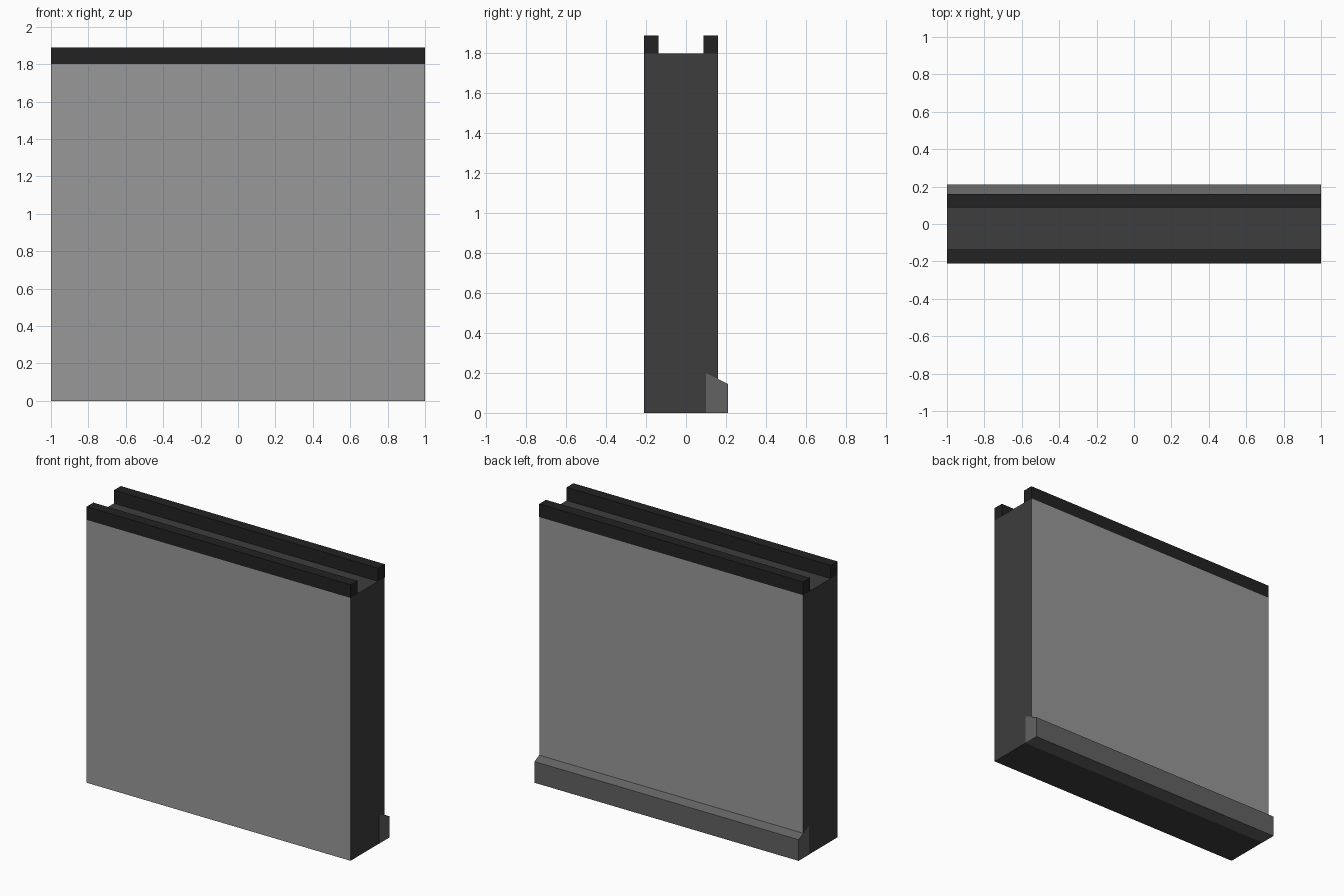
import bpy

if "Cube" in bpy.data.objects:
    bpy.data.objects.remove(bpy.data.objects["Cube"])


def material(name, value):
    m = bpy.data.materials.new(name)
    m.diffuse_color = (value, value, value, 1)
    m.use_nodes = True
    m.node_tree.nodes["Principled BSDF"].inputs["Base Color"].default_value = m.diffuse_color
    return m


PANEL = material("panel_grey", 0.314)
CORE = material("core_grey", 0.047)
RAIL = material("rail_grey", 0.016)
TRIM = material("trim_grey", 0.122)


def extrude(name, profile, half_length, mats):
    """Extrude a closed (y, z) profile along x."""
    n = len(profile)
    verts = [(x, y, z) for x in (-half_length, half_length) for y, z in profile]
    faces = [tuple(reversed(range(n))), tuple(range(n, 2 * n))]
    faces += [(i, (i + 1) % n, n + (i + 1) % n, n + i) for i in range(n)]
    mesh = bpy.data.meshes.new(name)
    mesh.from_pydata(verts, [], faces)
    for m in mats:
        mesh.materials.append(m)
    obj = bpy.data.objects.new(name, mesh)
    bpy.context.collection.objects.link(obj)
    return obj


def rect(y0, y1, z0, z1):
    return [(y0, z0), (y1, z0), (y1, z1), (y0, z1)]


# Wall slab: dark core, lighter front and back faces
# (a hair short so its ends sit just behind the skirting ends)
wall = extrude("wall", rect(-0.21, 0.16, 0.0005, 1.80), 0.9995, [CORE, PANEL])
for face in wall.data.polygons:
    if abs(face.normal.y) > 0.9:
        face.material_index = 1

# Two rails along the top edges
for name, y0, y1 in (("front_top_rail", -0.21, -0.137),
                     ("back_top_rail", 0.087, 0.16)):
    extrude(name, rect(y0, y1, 1.80, 1.89), 1.0, [RAIL])

# Skirting board with sloped top along the back
extrude("skirting_board",
        [(0.10, 0), (0.21, 0), (0.21, 0.145), (0.10, 0.20)], 1.0, [TRIM])
